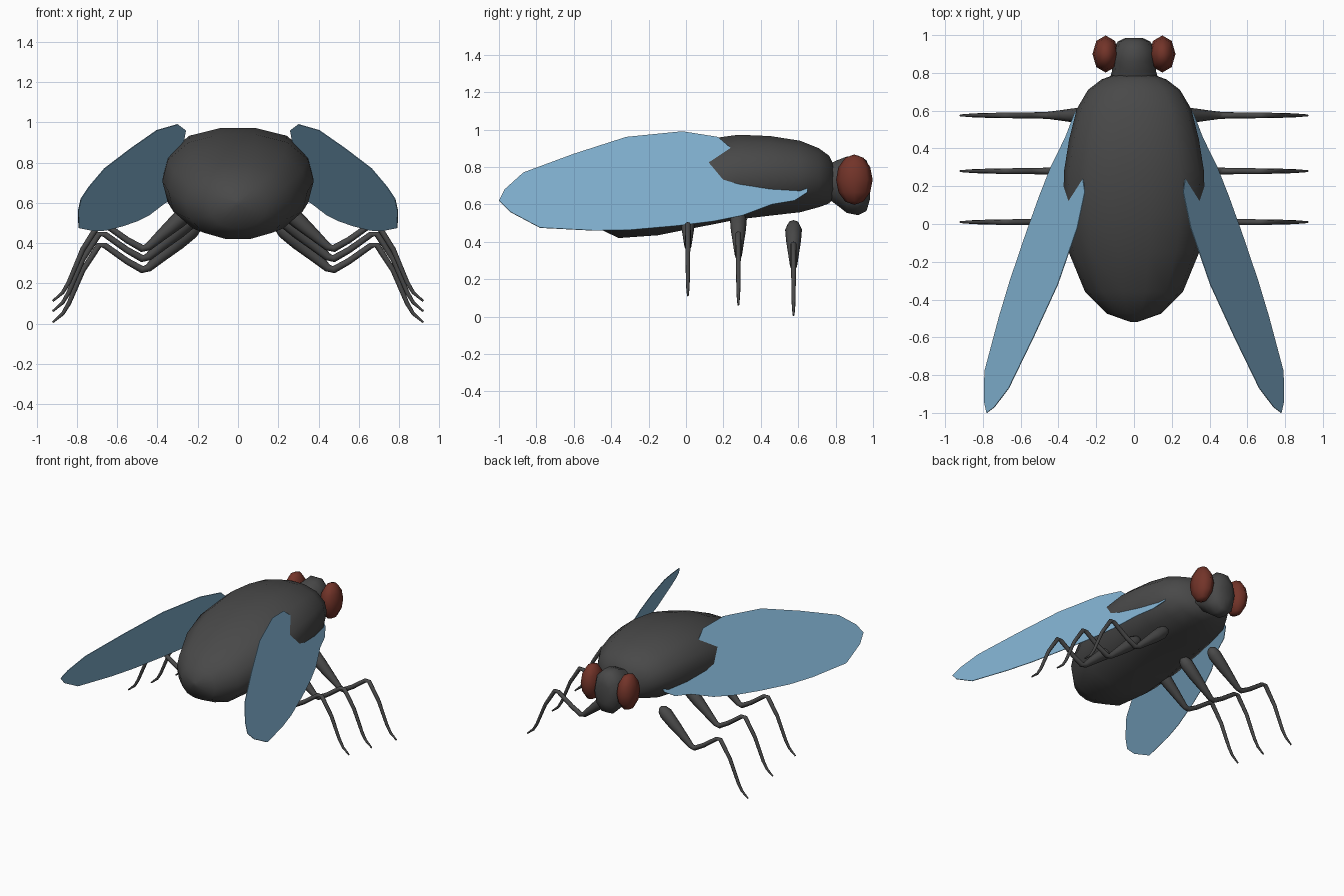
import bpy, bmesh, math
from mathutils import Vector

if "Cube" in bpy.data.objects:
    bpy.data.objects.remove(bpy.data.objects["Cube"])


def material(name, rgb):
    m = bpy.data.materials.new(name)
    m.diffuse_color = (*rgb, 1)
    m.use_nodes = True
    m.node_tree.nodes["Principled BSDF"].inputs["Base Color"].default_value = m.diffuse_color
    return m


GREY = material("dark grey", (0.066, 0.066, 0.066))
RED = material("dark red", (0.17, 0.034, 0.022))
BLUE = material("wing blue", (0.23, 0.46, 0.66))


def finish(bm, name, mat, smooth=True):
    bmesh.ops.recalc_face_normals(bm, faces=bm.faces)
    me = bpy.data.meshes.new(name)
    bm.to_mesh(me)
    bm.free()
    me.materials.append(mat)
    ob = bpy.data.objects.new(name, me)
    bpy.context.collection.objects.link(ob)
    if smooth:
        bpy.ops.object.select_all(action='DESELECT')
        bpy.context.view_layer.objects.active = ob
        ob.select_set(True)
        bpy.ops.object.shade_smooth_by_angle(angle=math.radians(60))
    return ob


def loft(rings, name, mat):
    """Skin a list of equal-length point rings and cap both ends."""
    bm = bmesh.new()
    rows = [[bm.verts.new(p) for p in ring] for ring in rings]
    n = len(rows[0])
    for a, b in zip(rows, rows[1:]):
        for i in range(n):
            bm.faces.new((a[i], a[(i + 1) % n], b[(i + 1) % n], b[i]))
    bm.faces.new(rows[0])
    bm.faces.new(rows[-1])
    return finish(bm, name, mat)


def section(y, bottom, top, rx, n=14, power=2.3):
    """Rounded cross-section at depth y."""
    pts = []
    for i in range(n):
        a = math.tau * (i + 0.5) / n + math.pi / 2
        c, s = math.cos(a), math.sin(a)
        k = (abs(c) ** power + abs(s) ** power) ** (-1 / power)
        k /= 0.985
        pts.append((rx * c * k, y, (bottom + top) / 2 + (top - bottom) / 2 * s * k))
    return pts


# Body: (y, bottom, top, half width)
body = [(-0.52, 0.585, 0.615, 0.015), (-0.475, 0.475, 0.70, 0.14),
        (-0.36, 0.42, 0.785, 0.255), (-0.15, 0.435, 0.88, 0.34),
        (0.05, 0.475, 0.94, 0.37), (0.28, 0.52, 0.972, 0.365),
        (0.45, 0.54, 0.965, 0.338), (0.61, 0.558, 0.94, 0.298),
        (0.71, 0.585, 0.90, 0.24), (0.765, 0.605, 0.86, 0.17),
        (0.795, 0.64, 0.80, 0.09)]
loft([section(*s) for s in body], "body", GREY)

# Head
head = [(0.77, 0.62, 0.82, 0.125), (0.81, 0.59, 0.84, 0.115),
        (0.86, 0.55, 0.86, 0.12), (0.92, 0.538, 0.865, 0.115),
        (0.965, 0.56, 0.84, 0.085), (0.985, 0.63, 0.78, 0.045)]
loft([section(*s, 10, 2.1) for s in head], "head", GREY)

# Leg: (x, z, radius) along its centre line
leg = [(0.19, 0.50, 0.012), (0.205, 0.49, 0.033), (0.235, 0.465, 0.045),
       (0.30, 0.405, 0.040), (0.38, 0.335, 0.029), (0.445, 0.277, 0.020),
       (0.475, 0.268, 0.018), (0.55, 0.31, 0.016), (0.66, 0.388, 0.015),
       (0.69, 0.39, 0.015), (0.77, 0.265, 0.013), (0.84, 0.10, 0.011),
       (0.87, 0.05, 0.009), (0.92, 0.007, 0.005)]


def make_leg(side, y, lift, name):
    rings = []
    for i, (x, z, r) in enumerate(leg):
        a, b = leg[max(i - 1, 0)], leg[min(i + 1, len(leg) - 1)]
        d = Vector((b[0] - a[0], b[1] - a[1])).normalized()
        ring = []
        for k in range(8):
            t = math.tau * k / 8
            u = r * math.cos(t)
            ring.append((side * (x - d.y * u), y + r * math.sin(t),
                         z + lift + d.x * u))
        rings.append(ring)
    loft(rings, name, GREY)


# Wing outline (y, z) on a tilted plane
wing = [(-1, 0.62), (-0.97, 0.68), (-0.87, 0.77), (-0.6, 0.87),
        (-0.32, 0.96), (-0.02, 0.99), (0.17, 0.96), (0.24, 0.90),
        (0.42, 0.78), (0.65, 0.69), (0.65, 0.665), (0.58, 0.62),
        (0.46, 0.60), (0.30, 0.54), (0.15, 0.51), (-0.05, 0.485),
        (-0.30, 0.463), (-0.49, 0.46), (-0.78, 0.475), (-0.94, 0.56)]


def make_wing(side, name):
    normal = Vector((side, 0.293, 0.52)).normalized() * 0.002
    bm = bmesh.new()
    pts = [Vector((side * (0.809 - 0.293 * y - 0.52 * z), y, z)) for y, z in wing]
    up = [bm.verts.new(p + normal) for p in pts]
    low = [bm.verts.new(p - normal) for p in pts]
    bm.faces.new(up)
    bm.faces.new(low[::-1])
    n = len(pts)
    for i in range(n):
        j = (i + 1) % n
        bm.faces.new((up[i], low[i], low[j], up[j]))
    finish(bm, name, BLUE, smooth=False)


# Mirrored parts
for side, tag in ((-1, "left"), (1, "right")):
    for y, lift, pos in ((0.575, 0, "front"), (0.28, 0.055, "middle"),
                         (0.01, 0.105, "back")):
        make_leg(side, y, lift, f"{pos}_leg_{tag}")
    make_wing(side, f"wing_{tag}")
    # Eye
    bm = bmesh.new()
    bmesh.ops.create_uvsphere(bm, u_segments=8, v_segments=6, radius=1)
    for v in bm.verts:
        x, y, z = v.co
        v.co = (side * (0.15 + 0.07 * x), 0.90 + 0.098 * y, 0.732 + 0.135 * z)
    finish(bm, f"eye_{tag}", RED)
